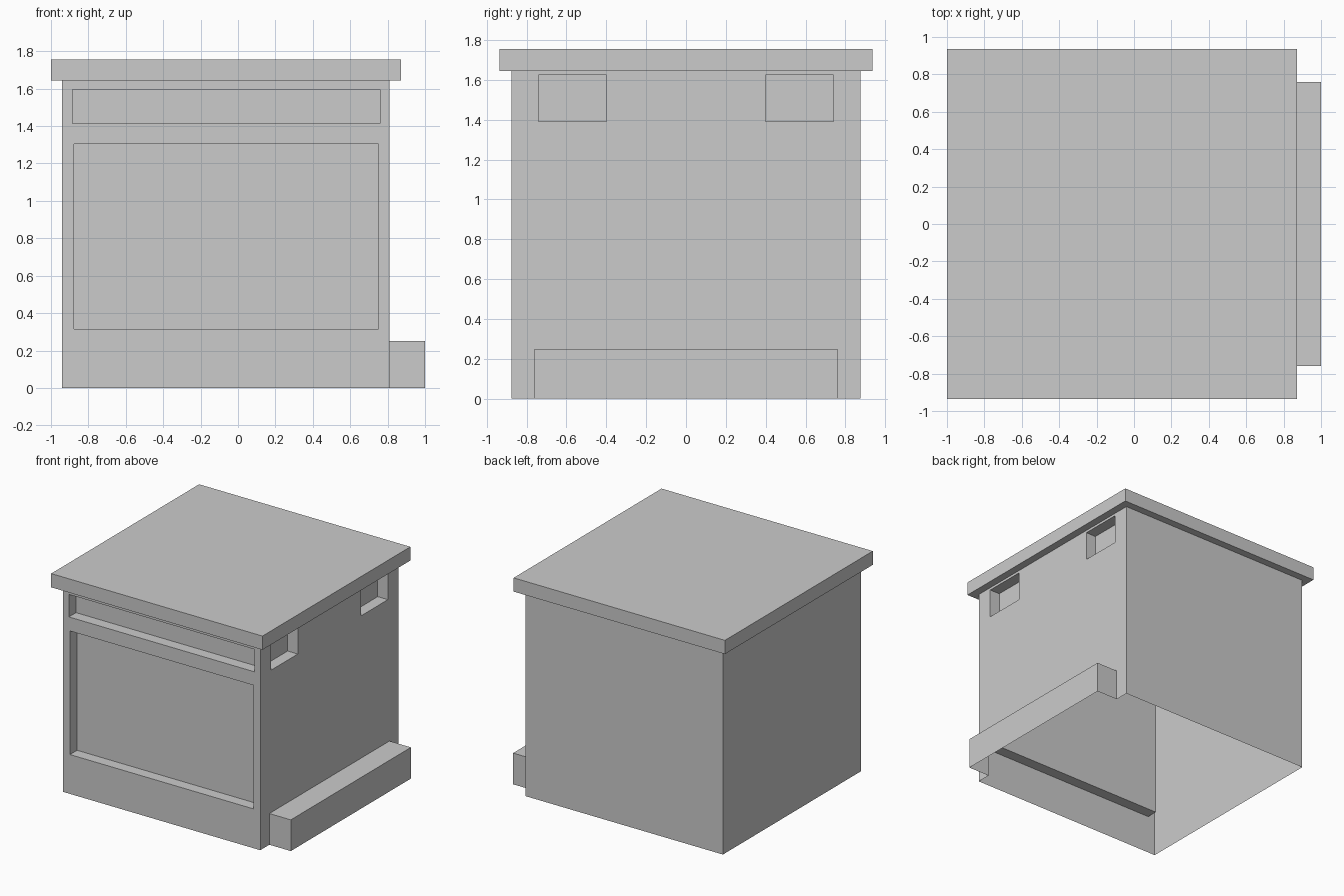
import bpy, bmesh
from mathutils import Vector

if "Cube" in bpy.data.objects:
    bpy.data.objects.remove(bpy.data.objects["Cube"])


def box(name, lo, hi):
    """Axis-aligned box between two corners."""
    lo, hi = Vector(lo), Vector(hi)
    bm = bmesh.new()
    bmesh.ops.create_cube(bm, size=1)
    for v in bm.verts:
        v.co = (lo + hi) / 2 + v.co * (hi - lo)
    mesh = bpy.data.meshes.new(name)
    bm.to_mesh(mesh)
    bm.free()
    ob = bpy.data.objects.new(name, mesh)
    bpy.context.collection.objects.link(ob)
    return ob


def combine(target, tool, operation):
    """Apply a boolean and discard the helper."""
    mod = target.modifiers.new(operation, 'BOOLEAN')
    mod.operation = operation
    mod.solver = 'EXACT'
    mod.object = tool
    tool.hide_render = True
    bpy.context.view_layer.objects.active = target
    bpy.ops.object.modifier_apply(modifier=mod.name)
    bpy.data.objects.remove(tool)


D = 0.09                       # recess depth
L, R, F = -0.94, 0.81, 0.875   # body left, right, half depth

# Cabinet body (runs below the floor, trimmed later)
cabinet = box("cabinet_shell", (L, -F, -0.2), (R, F, 1.70))

# Overhanging lid and side step, fused with the body
combine(cabinet, box("lid", (-1.0, -0.936, 1.645), (0.872, 0.936, 1.755)), 'UNION')
combine(cabinet, box("side_step", (0.6, -0.76, -0.1), (1.0, 0.76, 0.25)), 'UNION')

# Front recesses: drawer slot and large door panel
for x0, x1, z0, z1 in ((-0.886, 0.76, 1.415, 1.595), (-0.876, 0.75, 0.315, 1.305)):
    combine(cabinet, box("front_recess", (x0, -F - 0.03, z0), (x1, -F + D, z1)), 'DIFFERENCE')

# Pair of square recesses on the right side
for s in (-1, 1):
    y0, y1 = sorted((s * 0.40, s * 0.74))
    combine(cabinet, box("side_recess", (R - D, y0, 1.39), (R + 0.03, y1, 1.625)), 'DIFFERENCE')

# Trim at floor level, leaving the underside open as a hollow shell
bm = bmesh.new()
bm.from_mesh(cabinet.data)
bmesh.ops.bisect_plane(bm, geom=bm.verts[:] + bm.edges[:] + bm.faces[:],
                       plane_co=(0, 0, 0), plane_no=(0, 0, 1), clear_inner=True)
bm.to_mesh(cabinet.data)
bm.free()
